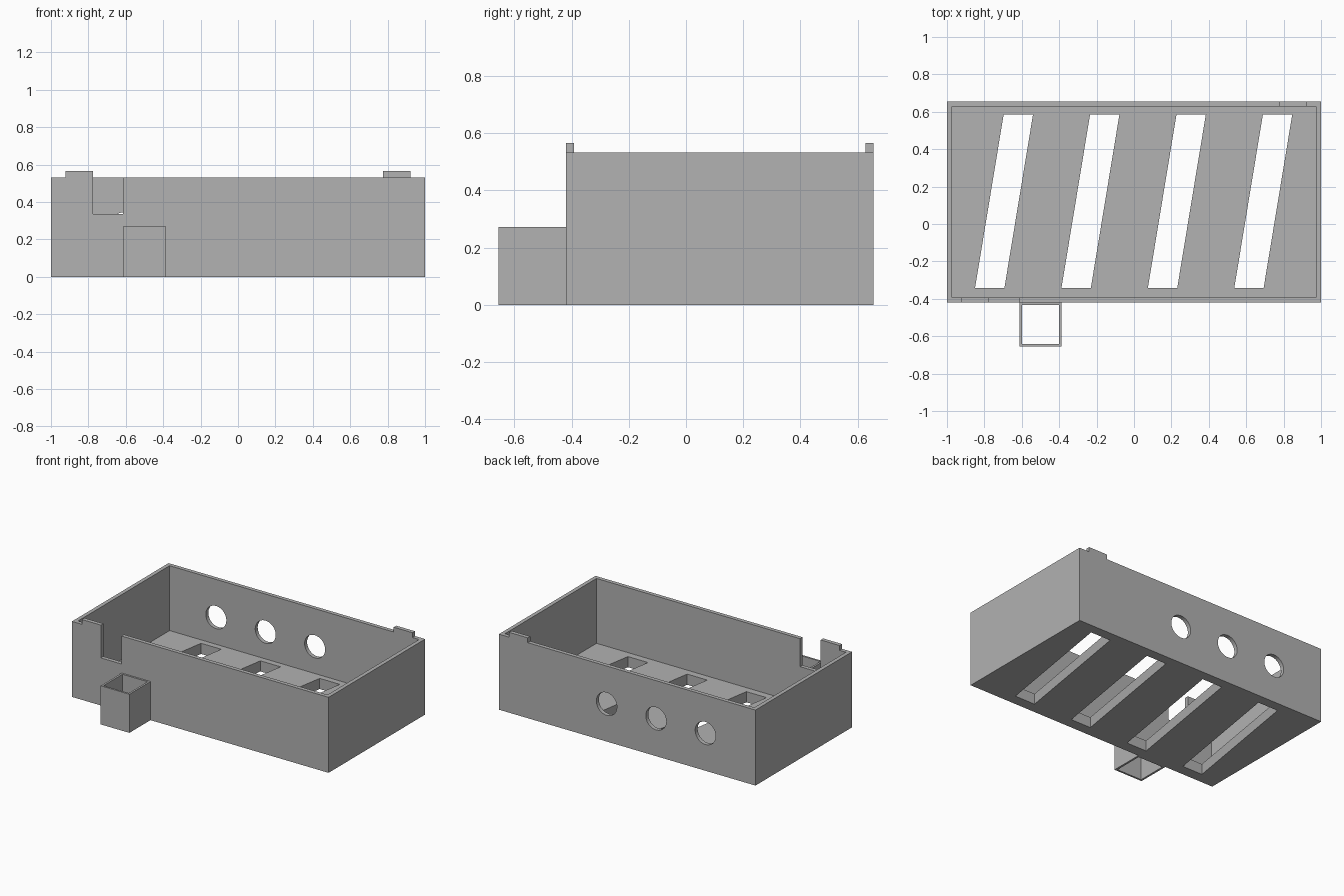
import bpy
import bmesh
import math
from mathutils import Matrix, Vector

if "Cube" in bpy.data.objects:
    bpy.data.objects.remove(bpy.data.objects["Cube"], do_unlink=True)

grey = bpy.data.materials.new("plain grey")
grey.use_nodes = True
grey.diffuse_color = (0.445, 0.445, 0.445, 1)
grey.node_tree.nodes["Principled BSDF"].inputs["Base Color"].default_value = grey.diffuse_color


def finish(name, bm):
    bmesh.ops.recalc_face_normals(bm, faces=bm.faces[:])
    mesh = bpy.data.meshes.new(name)
    bm.to_mesh(mesh)
    bm.free()
    mesh.materials.append(grey)
    ob = bpy.data.objects.new(name, mesh)
    bpy.context.collection.objects.link(ob)
    return ob


def prism(name, outline, z0, z1):
    bm = bmesh.new()
    face = bm.faces.new([bm.verts.new((x, y, z0)) for x, y in outline])
    top = bmesh.ops.extrude_face_region(bm, geom=[face])["geom"]
    bmesh.ops.translate(bm, vec=Vector((0, 0, z1 - z0)),
                        verts=[v for v in top if isinstance(v, bmesh.types.BMVert)])
    return finish(name, bm)


def box(name, x0, x1, y0, y1, z0, z1):
    return prism(name, [(x0, y0), (x1, y0), (x1, y1), (x0, y1)], z0, z1)


def cylinder(name, x, y, z, radius, depth):
    bm = bmesh.new()
    bmesh.ops.create_cone(bm, cap_ends=True, segments=48, radius1=radius, radius2=radius,
                          depth=depth, matrix=Matrix.Translation((x, y, z))
                          @ Matrix.Rotation(math.pi / 2, 4, "X"))
    return finish(name, bm)


def cut(target, cutters):
    """Subtract the cutters, bake the result and delete them."""
    for c in cutters:
        c.hide_render = True
        mod = target.modifiers.new("cut", "BOOLEAN")
        mod.operation = "DIFFERENCE"
        mod.solver = "EXACT"
        mod.object = c
    bpy.context.view_layer.update()
    deps = bpy.context.evaluated_depsgraph_get()
    baked = bpy.data.meshes.new_from_object(target.evaluated_get(deps))
    target.modifiers.clear()
    target.data = baked
    for c in cutters:
        bpy.data.objects.remove(c, do_unlink=True)


FRONT, BACK, HEIGHT = -0.42, 0.655, 0.532
WALL, FLOOR = 0.028, 0.075

# Open tray with slanted floor slots, round back holes and a front notch
tray = box("tray", -1, 1, FRONT, BACK, 0, HEIGHT)
cutters = [box("cavity", -1 + WALL, 1 - WALL, FRONT + WALL, BACK - WALL, FLOOR, 1)]
for i in range(4):
    x = -0.85 + 0.462 * i
    outline = [(x, -0.343), (x + 0.157, -0.343), (x + 0.31, 0.585), (x + 0.153, 0.585)]
    cutters.append(prism("slot", outline, -0.1, 0.2))
for x in (-0.61, -0.225, 0.16):
    cutters.append(cylinder("round_hole", x, BACK, 0.265, 0.08, 0.2))
cutters.append(box("notch", -0.775, -0.615, FRONT - 0.1, FRONT + 0.1, 0.335, 1))
cut(tray, cutters)

# Small square tube on the front wall
tube = box("front_tube", -0.612, -0.388, -0.655, FRONT, 0, 0.272)
cut(tube, [box("tube_bore", -0.598, -0.402, -0.642, -0.433, -0.1, 1)])

# Locating tabs on the rim
box("front_tab", -0.923, -0.775, FRONT, FRONT + WALL, HEIGHT, 0.566)
box("back_tab", 0.775, 0.921, BACK - WALL, BACK, HEIGHT, 0.566)
